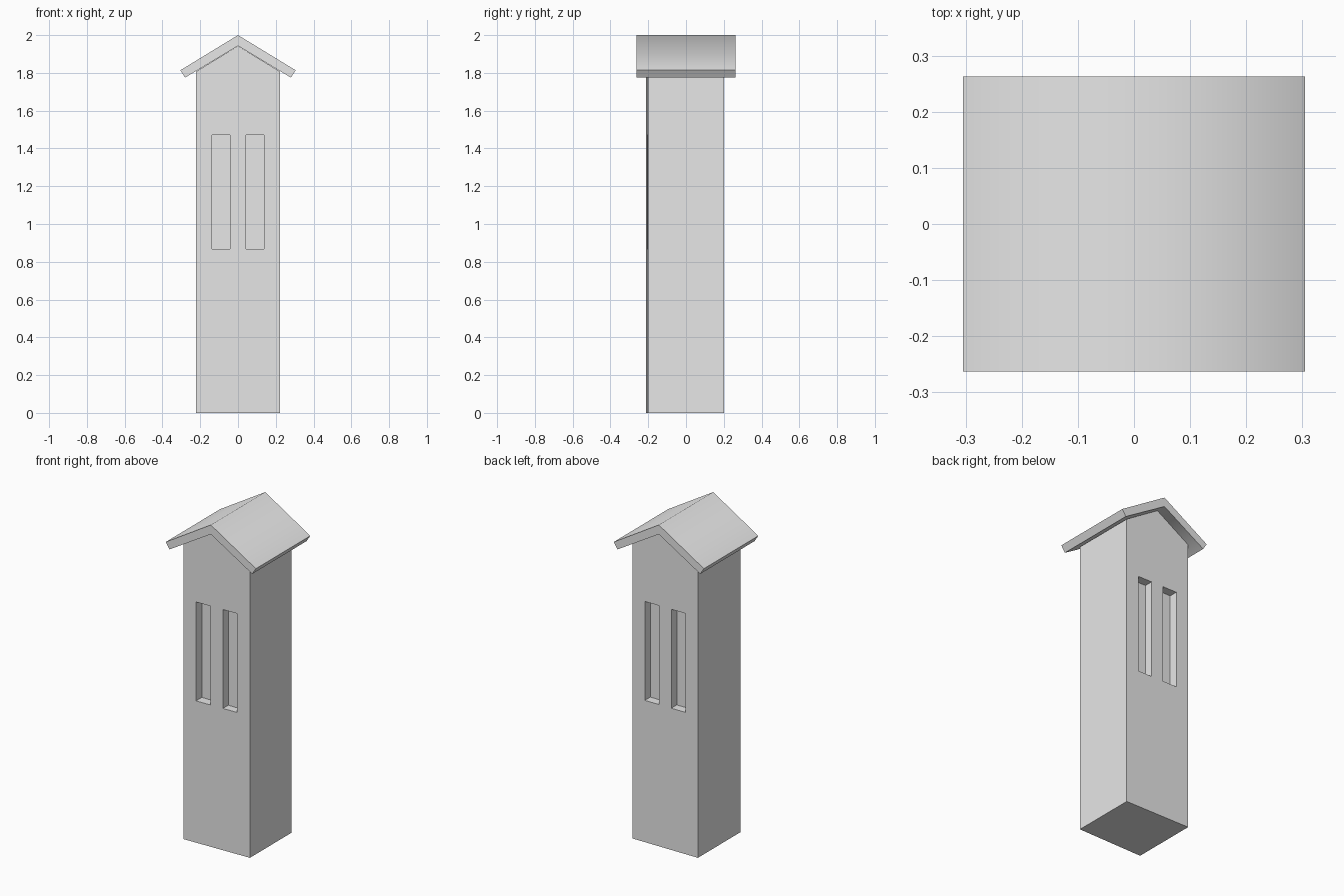
import bpy
import bmesh
import math

cube = bpy.data.objects.get("Cube")
if cube:
    bpy.data.objects.remove(cube, do_unlink=True)

GREY = (0.8, 0.8, 0.8, 1.0)
stone = bpy.data.materials.new("plain grey")
stone.use_nodes = True
stone.diffuse_color = GREY
stone.node_tree.nodes["Principled BSDF"].inputs["Base Color"].default_value = GREY


def prism(name, profile, y0, y1):
    """Extrude an (x, z) profile along y into a closed solid."""
    bm = bmesh.new()
    face = bm.faces.new([bm.verts.new((x, y0, z)) for x, z in profile])
    extruded = bmesh.ops.extrude_face_region(bm, geom=[face])
    moved = [v for v in extruded["geom"] if isinstance(v, bmesh.types.BMVert)]
    bmesh.ops.translate(bm, verts=moved, vec=(0, y1 - y0, 0))
    bmesh.ops.recalc_face_normals(bm, faces=bm.faces)
    mesh = bpy.data.meshes.new(name)
    bm.to_mesh(mesh)
    bm.free()
    mesh.materials.append(stone)
    obj = bpy.data.objects.new(name, mesh)
    bpy.context.collection.objects.link(obj)
    return obj


def activate(obj):
    bpy.ops.object.select_all(action='DESELECT')
    obj.select_set(True)
    bpy.context.view_layer.objects.active = obj


# Tower shaft with gabled top
half = 0.222
front, back = -0.207, 0.202
ridge, wall_top = 1.943, 1.807
tower = prism("tower", [(-half, 0), (half, 0), (half, wall_top),
                        (0, ridge), (-half, wall_top)], front, back)

# The front wall is very slightly skewed
for v in tower.data.vertices:
    if v.co.y < 0:
        v.co.y += 0.005 if v.co.x > 0 else (-0.005 if v.co.x < 0 else 0)

# Pairs of tall recessed windows on front and back
depth = 0.053
for y0, y1 in ((front - 0.1, front + depth), (back - depth, back + 0.1)):
    for side in (-1, 1):
        a, b = sorted((side * 0.042, side * 0.137))
        cutter = prism("window_cutter", [(a, 0.867), (b, 0.867), (b, 1.472), (a, 1.472)], y0, y1)
        cutter.hide_render = True
        cut = tower.modifiers.new("window", 'BOOLEAN')
        cut.operation = 'DIFFERENCE'
        cut.solver = 'EXACT'
        cut.object = cutter
        activate(tower)
        bpy.ops.object.modifier_apply(modifier=cut.name)
        bpy.data.objects.remove(cutter, do_unlink=True)

# Overhanging gable roof, softly shaded across the ridge
roof = prism("roof", [(0, 2), (0.305, 1.814), (0.28, 1.775), (0, ridge),
                      (-0.28, 1.775), (-0.305, 1.814)], -0.263, 0.263)
activate(roof)
bpy.ops.object.shade_smooth_by_angle(angle=math.radians(70))
